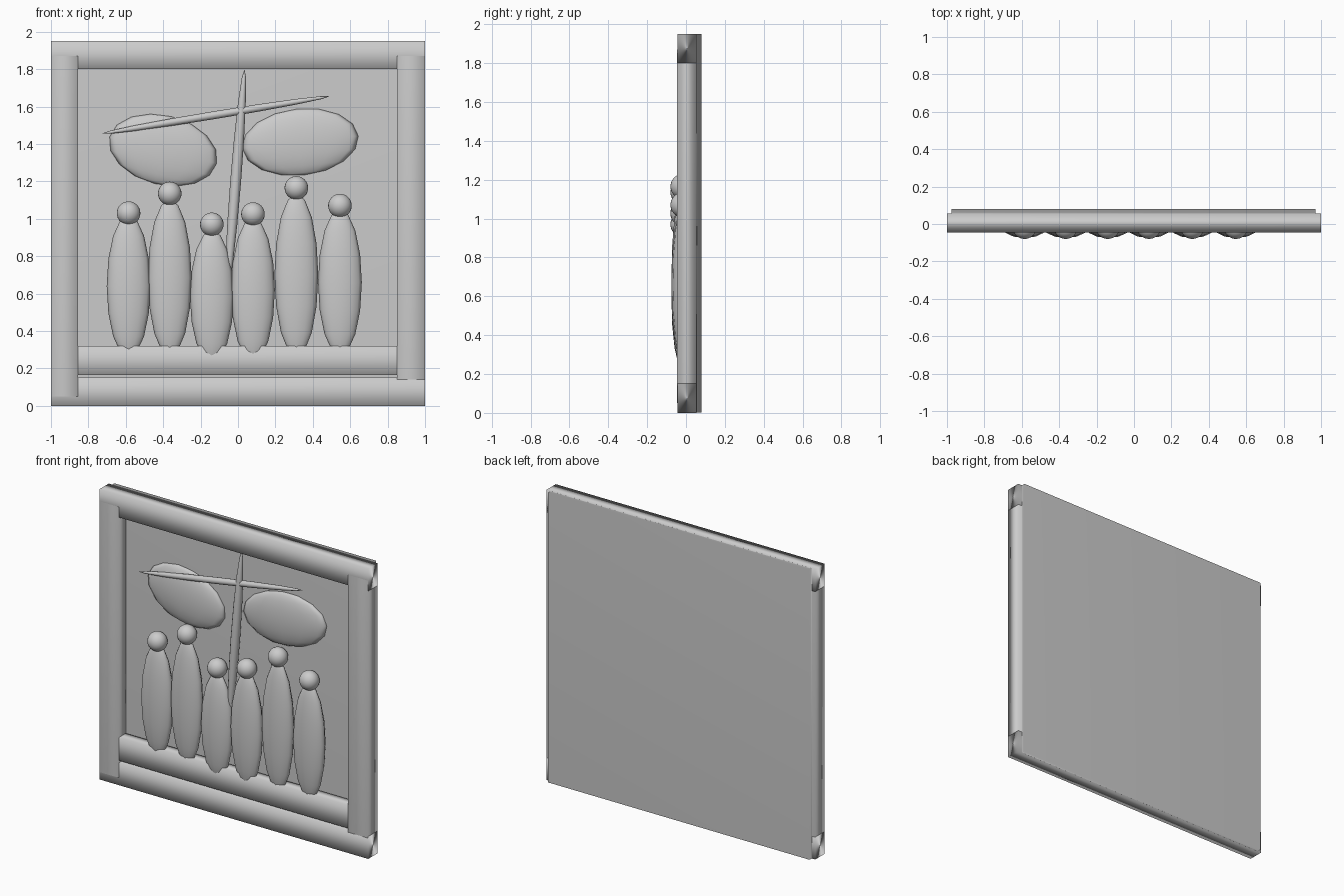
import bpy
from math import radians, atan2, hypot

cube = bpy.data.objects.get("Cube")
if cube:
    bpy.data.objects.remove(cube, do_unlink=True)

stone = bpy.data.materials.new("grey_stone")
stone.use_nodes = True
stone.diffuse_color = (0.6, 0.6, 0.6, 1)
stone.node_tree.nodes["Principled BSDF"].inputs["Base Color"].default_value = (0.6, 0.6, 0.6, 1)


def finish(name):
    ob = bpy.context.object
    ob.name = name
    ob.data.materials.append(stone)
    bpy.ops.object.shade_smooth()
    return ob


def block(name, x0, x1, y0, y1, z0, z1):
    bpy.ops.mesh.primitive_cube_add(size=1, location=((x0 + x1) / 2, (y0 + y1) / 2, (z0 + z1) / 2))
    bpy.context.object.scale = (x1 - x0, y1 - y0, z1 - z0)
    return finish(name)


def ellipsoid(name, centre, radii, tilt=0, segments=12, rings=8):
    bpy.ops.mesh.primitive_uv_sphere_add(segments=segments, ring_count=rings, radius=1,
                                         location=centre, rotation=(0, tilt, 0))
    bpy.context.object.scale = radii
    return finish(name)


def spindle(name, a, b, y, radius):
    """Long pointed ellipsoid between two (x, z) points."""
    dx, dz = b[0] - a[0], b[1] - a[1]
    return ellipsoid(name, ((a[0] + b[0]) / 2, y, (a[1] + b[1]) / 2),
                     (radius, radius, hypot(dx, dz) / 2), atan2(dx, dz))


# Back panel and frame rails
FRONT, BACK = -0.045, 0.055
block("back_panel", -0.975, 0.97, 0.03, 0.08, 0.001, 1.949)
block("top_rail", -1, 1, FRONT, BACK, 1.8, 1.95)
block("bottom_rail", -1, 1, FRONT, BACK, 0, 0.15)
block("inner_sill", -0.87, 0.87, FRONT + 0.001, BACK, 0.165, 0.32)
block("right_post", -0.999, -0.855, FRONT - 0.001, BACK, 0.05, 1.87)
block("left_post", 0.85, 0.999, FRONT - 0.001, BACK, 0.14, 1.87)

# Row of figures: x, head height, body centre height, body half height
figures = [
    (-0.585, 1.03, 0.64, 0.38),
    (-0.365, 1.135, 0.685, 0.42),
    (-0.14, 0.97, 0.585, 0.355),
    (0.08, 1.025, 0.62, 0.385),
    (0.312, 1.165, 0.70, 0.435),
    (0.545, 1.07, 0.66, 0.39),
]
for i, (x, head_z, body_z, half) in enumerate(figures, 1):
    ellipsoid(f"figure_body_{i}", (x, -0.02, body_z), (0.117, 0.055, half))
    ellipsoid(f"figure_head_{i}", (x, -0.02, head_z), (0.063, 0.06, 0.063), 0, 24, 16)

# Rounded clouds behind the cross
ellipsoid("right_cloud", (-0.40, 0.025, 1.367), (0.295, 0.05, 0.185), radians(14))
ellipsoid("left_cloud", (0.333, 0.025, 1.41), (0.312, 0.05, 0.178), radians(-6))

# Tilted cross of two pointed spindles
spindle("cross_upright", (-0.06, 0.6), (0.035, 1.8), -0.01, 0.029)
spindle("cross_beam", (-0.73, 1.455), (0.49, 1.655), -0.01, 0.021)
